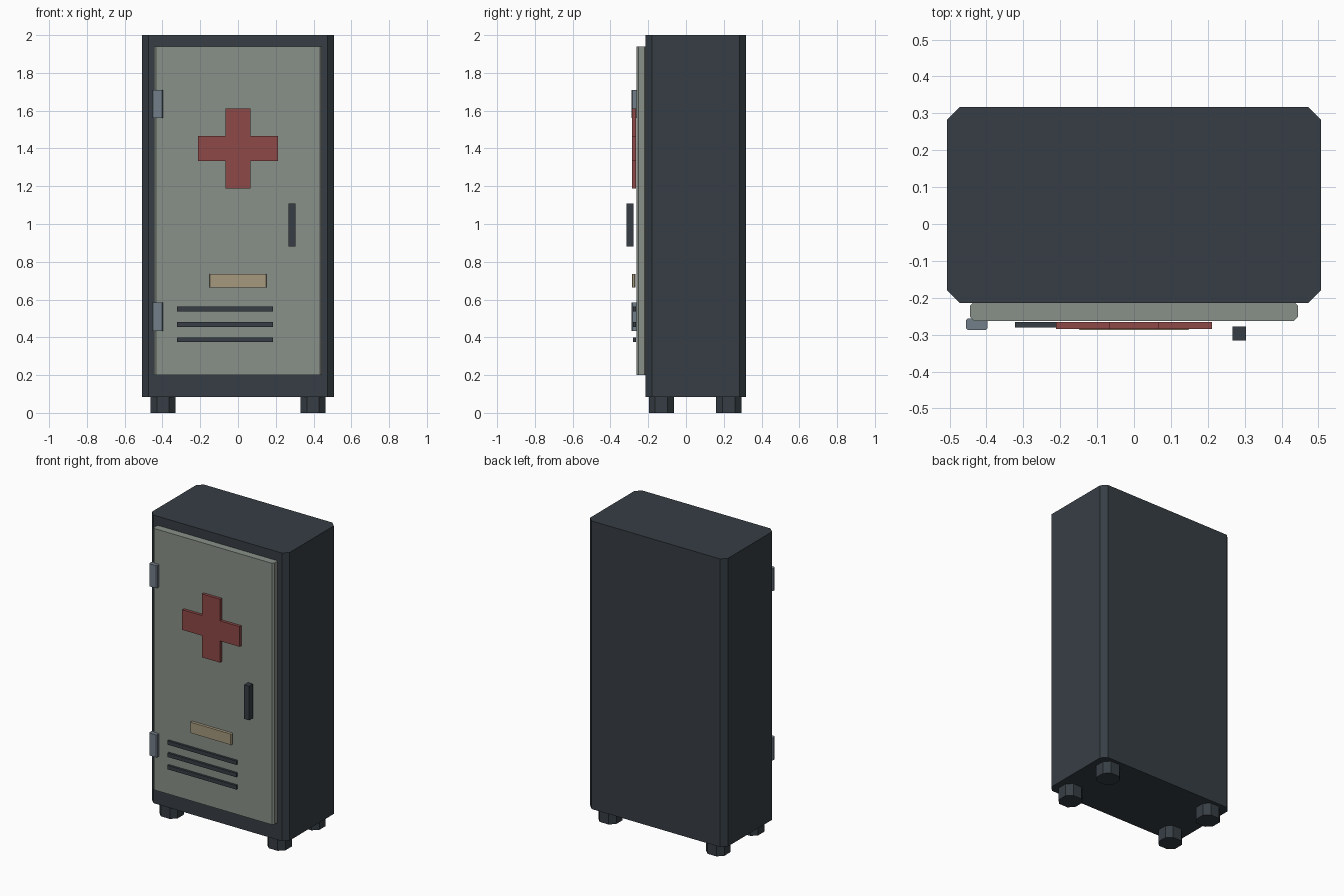
import bpy, bmesh

if "Cube" in bpy.data.objects:
    bpy.data.objects.remove(bpy.data.objects["Cube"])


def material(name, rgb):
    m = bpy.data.materials.new(name)
    m.diffuse_color = (*rgb, 1)
    m.use_nodes = True
    m.node_tree.nodes["Principled BSDF"].inputs["Base Color"].default_value = m.diffuse_color
    return m


DARK = material("dark_steel", (0.037, 0.048, 0.058))
PALE = material("pale_paint", (0.25, 0.28, 0.25))
RED = material("red_paint", (0.27, 0.065, 0.062))
TAN = material("tan_paint", (0.38, 0.32, 0.21))
STEEL = material("hinge_steel", (0.17, 0.21, 0.25))


def make(name, outline, base, offset, mat):
    """Extrude a flat outline by the offset vector."""
    bm = bmesh.new()
    bm.faces.new([bm.verts.new(base(u, v)) for u, v in outline])
    new = bmesh.ops.extrude_face_region(bm, geom=bm.faces[:])["geom"]
    bmesh.ops.translate(bm, vec=offset,
                        verts=[g for g in new if isinstance(g, bmesh.types.BMVert)])
    bmesh.ops.recalc_face_normals(bm, faces=bm.faces[:])
    mesh = bpy.data.meshes.new(name)
    bm.to_mesh(mesh)
    bm.free()
    mesh.materials.append(mat)
    obj = bpy.data.objects.new(name, mesh)
    bpy.context.collection.objects.link(obj)
    return obj


def block(name, x, y, z, mat, c=0.0):
    """Box given by ranges, with vertical edges chamfered by c."""
    (x0, x1), (y0, y1) = x, y
    if c:
        pts = [(x0 + c, y0), (x1 - c, y0), (x1, y0 + c), (x1, y1 - c),
               (x1 - c, y1), (x0 + c, y1), (x0, y1 - c), (x0, y0 + c)]
    else:
        pts = [(x0, y0), (x1, y0), (x1, y1), (x0, y1)]
    return make(name, pts, lambda u, v: (u, v, z[0]), (0, 0, z[1] - z[0]), mat)


# Cabinet body and door
block("cabinet_body", (-0.507, 0.507), (-0.214, 0.317), (0.083, 2.0), DARK, 0.034)
block("door", (-0.444, 0.444), (-0.263, -0.21), (0.2, 1.94), PALE, 0.011)

# Feet
for sx, side in ((-1, "left"), (1, "right")):
    for y, end in ((-0.13, "front"), (0.227, "back")):
        x = sx * 0.397
        block(f"foot_{end}_{side}", (x - 0.067, x + 0.067), (y - 0.067, y + 0.067),
              (0, 0.09), DARK, 0.034)

# Hinges
for z, level in ((0.509, "lower"), (1.635, "upper")):
    block(f"hinge_{level}", (-0.456, -0.397), (-0.288, -0.256),
          (z - 0.075, z + 0.075), STEEL, 0.006)

# Red cross
a, b = 0.067, 0.211
cross = [(-a, b), (-a, a), (-b, a), (-b, -a), (-a, -a), (-a, -b),
         (a, -b), (a, -a), (b, -a), (b, a), (a, a), (a, b)]
make("cross", cross, lambda u, v: (u, -0.266, 1.4 + v), (0, -0.019, 0), RED)

# Name plate, handle and vent slats
block("plate", (-0.152, 0.152), (-0.287, -0.268), (0.664, 0.736), TAN, 0.005)
block("handle", (0.267, 0.304), (-0.316, -0.278), (0.88, 1.108), DARK)
for i in range(3):
    z = 0.387 + 0.082 * i
    block(f"vent_slat_{i + 1}", (-0.323, 0.184), (-0.281, -0.266),
          (z - 0.013, z + 0.013), DARK)
